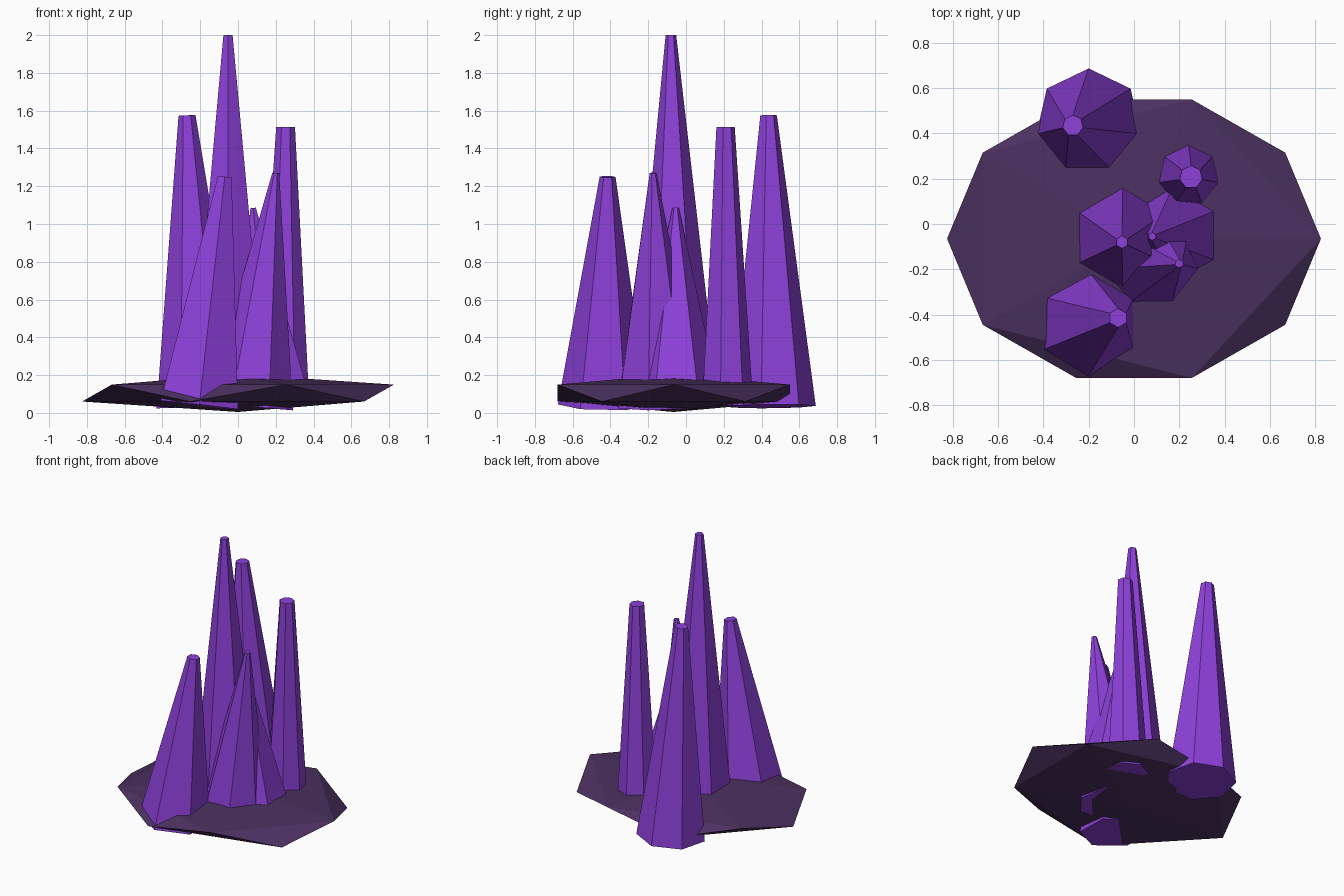
import bpy
import bmesh
from math import pi, sin, cos
from mathutils import Vector, Matrix

default = bpy.data.objects.get("Cube")
if default:
    bpy.data.objects.remove(default, do_unlink=True)


def material(name, colour):
    mat = bpy.data.materials.new(name)
    mat.use_nodes = True
    mat.diffuse_color = (*colour, 1)
    mat.node_tree.nodes["Principled BSDF"].inputs["Base Color"].default_value = (*colour, 1)
    return mat


violet = material("crystal violet", (0.27, 0.052, 0.70))
dark = material("dark purple rock", (0.07, 0.03, 0.115))


def add_object(name, bm, mat):
    bmesh.ops.recalc_face_normals(bm, faces=bm.faces)
    mesh = bpy.data.meshes.new(name)
    bm.to_mesh(mesh)
    bm.free()
    mesh.materials.append(mat)
    obj = bpy.data.objects.new(name, mesh)
    bpy.context.collection.objects.link(obj)
    return obj


def crystal(name, sides, base, top, base_radius, top_radius):
    """Tapered prism whose end caps are square to its leaning axis."""
    base, top = Vector(base), Vector(top)
    axis = top - base
    lean = Vector((0, 0, 1)).rotation_difference(axis).to_matrix()
    bm = bmesh.new()
    rings = []
    for centre, radius in ((base, base_radius), (top, top_radius)):
        angles = [pi / 2 + 2 * pi * i / sides for i in range(sides)]
        rings.append([bm.verts.new(centre + lean @ Vector((radius * cos(a), radius * sin(a), 0)))
                      for a in angles])
    low, high = rings
    bm.faces.new(low)
    bm.faces.new(high)
    for i in range(sides):
        j = (i + 1) % sides
        bm.faces.new((low[i], low[j], high[j], high[i]))
    return add_object(name, bm, violet)


# Flattened faceted rock slab
bm = bmesh.new()
bmesh.ops.create_icosphere(bm, subdivisions=1, radius=1)
bm.transform(Matrix.Translation((0, -0.065, 0.105)) @ Matrix.Diagonal((0.923, 0.723, 0.1, 1)))
add_object("rock_base", bm, dark)

# Crystal cluster
crystal("tall_centre_crystal", 6, (-0.05, -0.06, 0.03), (-0.053, -0.08, 2.0), 0.235, 0.028)
crystal("back_right_crystal", 7, (-0.2, 0.45, 0.035), (-0.27, 0.435, 1.575), 0.237, 0.046)
crystal("back_left_crystal", 7, (0.24, 0.214, 0.04), (0.252, 0.207, 1.513), 0.142, 0.051)
crystal("front_right_crystal", 6, (-0.205, -0.44, 0.04), (-0.07, -0.415, 1.25), 0.238, 0.042)
crystal("left_crystal", 6, (0.18, -0.05, 0.04), (0.08, -0.055, 1.085), 0.237, 0.017)
crystal("front_left_crystal", 7, (0.063, -0.148, 0.04), (0.2, -0.175, 1.27), 0.235, 0.019)
